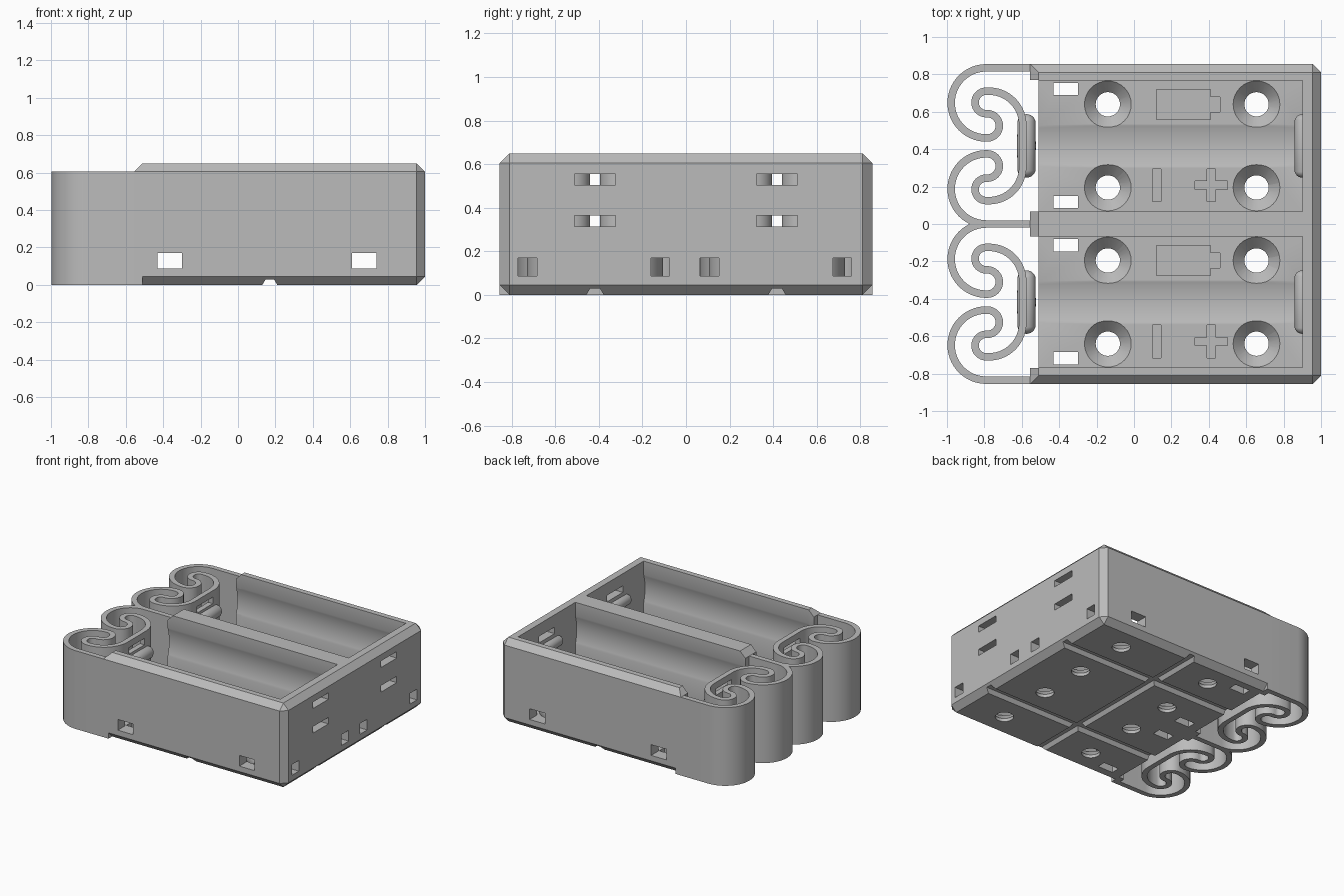
import bpy, bmesh
from math import sin, cos, radians, pi
from mathutils import Matrix, Vector

cube = bpy.data.objects.get("Cube")
if cube:
    bpy.data.objects.remove(cube, do_unlink=True)

grey = bpy.data.materials.new("plain grey")
grey.use_nodes = True
GREY = (0.5, 0.5, 0.5, 1)
grey.diffuse_color = GREY
grey.node_tree.nodes["Principled BSDF"].inputs["Base Color"].default_value = GREY

PITCH = 0.835           # spacing of the two cells
MID = PITCH / 2         # centre of the rear cell
AXIS = 0.435            # height of the cell axis
parts = []


def finish(bm, name):
    bmesh.ops.recalc_face_normals(bm, faces=bm.faces)
    me = bpy.data.meshes.new(name)
    bm.to_mesh(me)
    bm.free()
    me.materials.append(grey)
    ob = bpy.data.objects.new(name, me)
    bpy.context.collection.objects.link(ob)
    return ob


def hull(name, *boxes):
    """Convex hull of boxes given as (x0, x1, y0, y1, z0, z1)."""
    bm = bmesh.new()
    pts = {(x, y, z) for b in boxes for x in b[:2] for y in b[2:4] for z in b[4:]}
    for p in sorted(pts):
        bm.verts.new(p)
    bmesh.ops.convex_hull(bm, input=bm.verts[:])
    bmesh.ops.dissolve_limit(bm, angle_limit=0.01, verts=bm.verts[:], edges=bm.edges[:])
    return finish(bm, name)


def cone(name, r1, r2, depth, centre, axis="Z", segments=32):
    bm = bmesh.new()
    turn = Matrix() if axis == "Z" else Matrix.Rotation(pi / 2, 4, axis)
    bmesh.ops.create_cone(bm, cap_ends=True, segments=segments, radius1=r1, radius2=r2,
                          depth=depth, matrix=Matrix.Translation(centre) @ turn)
    return finish(bm, name)


def cut(target, cutter):
    mod = target.modifiers.new("cut", "BOOLEAN")
    mod.operation = "DIFFERENCE"
    mod.solver = "EXACT"
    mod.object = cutter
    bpy.context.view_layer.objects.active = target
    bpy.ops.object.modifier_apply(modifier=mod.name)
    bpy.data.objects.remove(cutter, do_unlink=True)


def cut_box(target, *box):
    cut(target, hull("cutter", box))


def scallop(target, y):
    cut(target, cone("cutter", 0.367, 0.367, 1.5, (0.15, y, AXIS), "Y", 96))


# Chamfered tray, open towards the springs
tray = hull("tray", (-0.51, 0.955, -0.855, 0.855, 0.045, 0.605),
            (-0.51, 1, -0.81, 0.81, 0.045, 0.605),
            (-0.51, 0.955, -0.81, 0.81, 0, 0.65))
parts.append(tray)

# Blocks that end the long walls beside the springs
wall_ends = []
for name, y0, y1, t0, t1 in (("rear_wall_end", 0.77, 0.855, 0.77, 0.81),
                             ("front_wall_end", -0.855, -0.77, -0.81, -0.77),
                             ("divider_end", -0.067, 0.067, -0.067, 0.067)):
    wall_ends.append(hull(name, (-0.555, -0.51, y0, y1, 0, 0.605),
                          (-0.51, -0.509, t0, t1, 0.1, 0.65)))
parts += wall_ends

# Cell compartments with a round bed
for y in (MID, -MID):
    cut_box(tray, -0.6, 0.9, y - 0.35, y + 0.35, 0.085, 0.8)
    scallop(tray, y)
    for end in wall_ends:
        scallop(end, y)

# Cross windows through the long walls
for x in (-0.365, 0.675):
    cut_box(tray, x - 0.065, x + 0.065, -1, 1, 0.087, 0.17)

for shift in (0, -PITCH):
    # Screw holes with countersinks
    for x in (-0.14, 0.655):
        for y in (0.64, 0.195):
            cut(tray, cone("cutter", 0.065, 0.065, 0.3, (x, y + shift, 0)))
            cut(tray, cone("cutter", 0.063, 0.127, 0.065, (x, y + shift, 0.0545)))
    # Floor slots and end wall corner windows
    for y in (0.722, 0.118):
        cut_box(tray, -0.43, -0.3, y + shift - 0.033, y + shift + 0.033, -0.1, 0.12)
    for y in (0.717, 0.108):
        cut_box(tray, 0.88, 1.1, y + shift - 0.043, y + shift + 0.043, 0.087, 0.17)
    # Engraved cell shape, minus and plus
    for x0, x1, y, h in ((0.12, 0.41, 0.64, 0.08), (0.405, 0.46, 0.64, 0.04),
                         (0.1, 0.145, 0.207, 0.088), (0.325, 0.5, 0.207, 0.022),
                         (0.39, 0.435, 0.207, 0.088)):
        cut_box(tray, x0, x1, y + shift - h, y + shift + h, 0.068, 0.12)
    # Contact slots in the end wall
    for z in (0.34, 0.53):
        y = MID + shift
        cut_box(tray, 0.8, 1.1, y - 0.095, y + 0.095, z - 0.025, z + 0.025)
    # Lengthwise groove under the floor
    cut(tray, hull("cutter", (-1, 1.1, y - 0.04, y + 0.04, -0.01, 0),
                   (-1, 1.1, y - 0.022, y + 0.022, 0, 0.03)))

# Crosswise groove under the floor
cut(tray, hull("cutter", (0.13, 0.21, -1, 1, -0.01, 0), (0.148, 0.192, -1, 1, 0, 0.03)))


def arc(cx, cy, r, a0, a1, n):
    steps = [radians(a0 + (a1 - a0) * i / n) for i in range(n + 1)]
    return [Vector((cx + r * cos(a), cy + r * sin(a))) for a in steps]


# Curled path of half a spring, measured from the cell centre
half = [Vector((-0.51, MID))]
half += arc(-0.79, 0.23, 0.1875, 90, 270, 28)
half += arc(-0.785, 0.1075, 0.065, -90, 90, 16)
half += arc(-0.79, 0.2325, 0.06, 270, 90, 16)
half += arc(-0.775, 0.1125, 0.18, 90, 0, 18)
path = half + [Vector((p.x, -p.y)) for p in reversed(half)]


def ribbon(name, path, yc, width, height):
    bm = bmesh.new()
    rings = []
    for i, p in enumerate(path):
        d = (path[min(i + 1, len(path) - 1)] - path[max(i - 1, 0)]).normalized()
        n = Vector((-d.y, d.x)) * width / 2
        a, b = p + n, p - n
        rings.append([bm.verts.new((q.x, q.y + yc, z)) for q, z in
                      ((a, 0), (b, 0), (b, height), (a, height))])
    for r, s in zip(rings, rings[1:]):
        for k in range(4):
            bm.faces.new((r[k], r[k - 1], s[k - 1], s[k]))
    bm.faces.new(rings[0])
    bm.faces.new(rings[-1])
    return finish(bm, name)


def contact(name, x, y, r):
    """Horizontal bar with round ends."""
    bm = bmesh.new()
    bmesh.ops.create_uvsphere(bm, u_segments=24, v_segments=12, radius=r,
                              matrix=Matrix.Rotation(pi / 2, 4, "X"))
    for v in bm.verts:
        if abs(v.co.y) > 0.001:
            v.co.y += (0.17 - r) * (1 if v.co.y > 0 else -1)
        v.co += Vector((x, y, AXIS))
    return finish(bm, name)


# Springs with slots, and the contact bars at both ends of each cell
for side, y in (("rear", MID), ("front", -MID)):
    spring = ribbon(side + "_spring", path, y, 0.04, 0.605)
    for z in (0.34, 0.53):
        cut_box(spring, -0.65, -0.55, y - 0.095, y + 0.095, z - 0.025, z + 0.025)
    parts += [spring,
              contact(side + "_spring_contact", -0.575, y, 0.05),
              contact(side + "_end_contact", 0.9, y, 0.042)]

# Smooth the curves, keep the edges sharp
bpy.ops.object.select_all(action="DESELECT")
for ob in parts:
    ob.select_set(True)
bpy.context.view_layer.objects.active = tray
bpy.ops.object.shade_smooth_by_angle(angle=radians(30))
